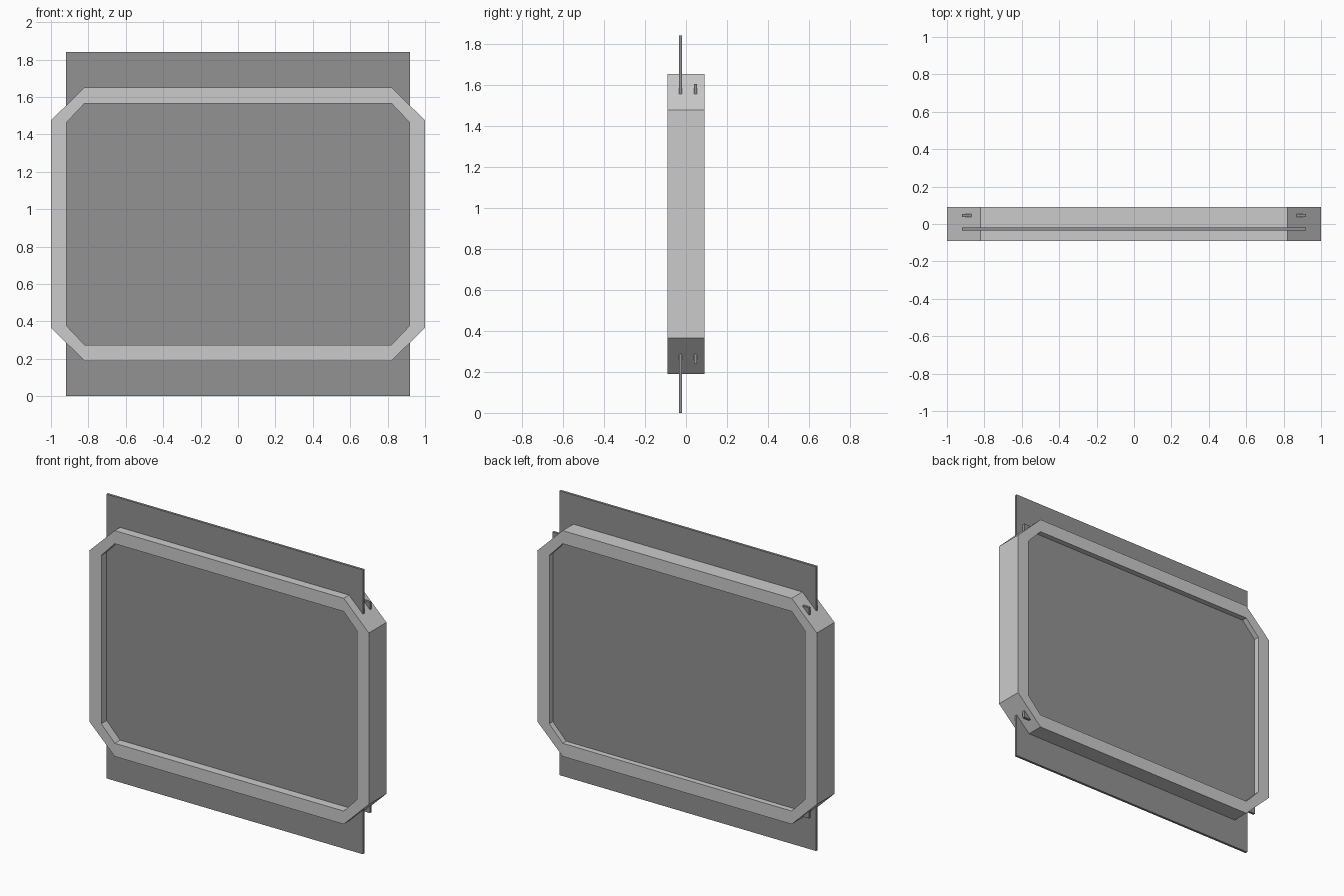
import bpy, bmesh

if "Cube" in bpy.data.objects:
    bpy.data.objects.remove(bpy.data.objects["Cube"])

CZ = 0.92  # height of the frame centre


def octagon(x_half, z_half, x_flat, z_flat):
    """Chamfered rectangle outline in the xz plane, counter-clockwise."""
    quarter = [(x_half, z_flat), (x_flat, z_half)]
    return (quarter
            + [(-x, z) for x, z in reversed(quarter)]
            + [(-x, -z) for x, z in quarter]
            + [(x, -z) for x, z in reversed(quarter)])


def add_object(name, bm):
    bmesh.ops.recalc_face_normals(bm, faces=bm.faces)
    mesh = bpy.data.meshes.new(name)
    bm.to_mesh(mesh)
    bm.free()
    obj = bpy.data.objects.new(name, mesh)
    bpy.context.collection.objects.link(obj)
    return obj


def add_ring(name, outer, inner, depth):
    bm = bmesh.new()
    loops = [[bm.verts.new((x, y, z + CZ)) for x, z in outline]
             for outline, y in ((outer, -depth), (outer, depth),
                                (inner, depth), (inner, -depth))]
    n = len(outer)
    for k in range(4):
        a, b = loops[k], loops[(k + 1) % 4]
        for i in range(n):
            j = (i + 1) % n
            bm.faces.new((a[i], a[j], b[j], b[i]))
    return add_object(name, bm)


def add_panel(name, x_half, z_half, y, thickness, material):
    bm = bmesh.new()
    bmesh.ops.create_cube(bm, size=1)
    bmesh.ops.scale(bm, vec=(2 * x_half, thickness, 2 * z_half), verts=bm.verts)
    bmesh.ops.translate(bm, vec=(0, y, CZ), verts=bm.verts)
    obj = add_object(name, bm)
    obj.data.materials.append(material)
    return obj


# Dark panel colour
dark = bpy.data.materials.new("dark_grey")
dark.diffuse_color = (0.29, 0.29, 0.29, 1)
dark.use_nodes = True
dark.node_tree.nodes["Principled BSDF"].inputs["Base Color"].default_value = dark.diffuse_color

# Chamfered surrounding frame
add_ring("frame", octagon(1.0, 0.731, 0.82, 0.555),
         octagon(0.916, 0.646, 0.82, 0.545), 0.09)

# Tall front panel and shorter rear panel, poking through the corners
add_panel("front_panel", 0.919, 0.92, -0.027, 0.016, dark)
add_panel("rear_panel", 0.919, 0.682, 0.046, 0.016, dark)
